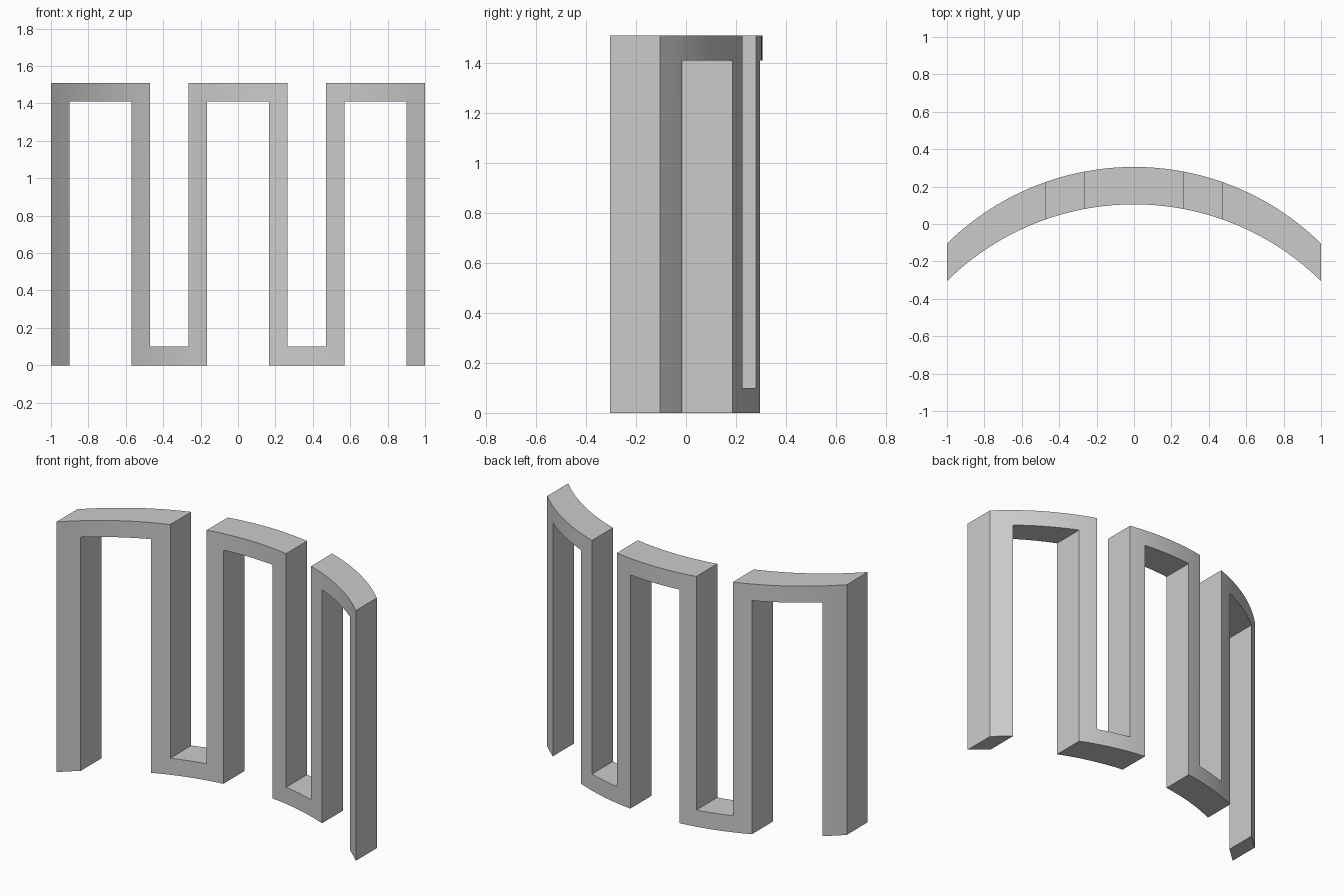
import bpy, bmesh, math

cube = bpy.data.objects.get("Cube")
if cube:
    bpy.data.objects.remove(cube, do_unlink=True)

HEIGHT, BAR, DEPTH, RADIUS = 1.51, 0.1, 0.2, 1.425
FRONT_Y = 0.105          # front surface at the middle
STEP = 0.035             # longest facet along the arc

grey = bpy.data.materials.new("plain_grey")
grey.use_nodes = True
colour = (0.6, 0.6, 0.6, 1)
grey.diffuse_color = colour
grey.node_tree.nodes["Principled BSDF"].inputs["Base Color"].default_value = colour

# Right half as spans: end x and whether each holds a post, top bar or bottom bar
half = [(0.165, "top"), (0.265, "post"), (0.47, "bottom"),
        (0.57, "post"), (0.90, "top"), (1.0, "post")]
rows = [0, BAR, HEIGHT - BAR, HEIGHT]
filled = {"post": (0, 1, 2), "top": (2,), "bottom": (0,)}

# Flat meander outline, filled cell by cell
bm = bmesh.new()
for side in (-1, 1):
    start = 0.0
    for end, kind in half:
        count = math.ceil((end - start) / STEP)
        xs = [side * (start + (end - start) * i / count) for i in range(count + 1)]
        for a, b in zip(xs, xs[1:]):
            for r in filled[kind]:
                low, high = rows[r], rows[r + 1]
                bm.faces.new([bm.verts.new((x, 0, z)) for x, z in
                              ((a, low), (b, low), (b, high), (a, high))])
        start = end
bmesh.ops.remove_doubles(bm, verts=bm.verts, dist=0.0005)

# Give it depth, then bow it along a circular arc
result = bmesh.ops.extrude_face_region(bm, geom=bm.faces[:], use_keep_orig=True)
for v in result["geom"]:
    if isinstance(v, bmesh.types.BMVert):
        v.co.y += DEPTH
for v in bm.verts:
    v.co.y += FRONT_Y - RADIUS + math.sqrt(RADIUS ** 2 - v.co.x ** 2)
bmesh.ops.recalc_face_normals(bm, faces=bm.faces)

mesh = bpy.data.meshes.new("curved_meander_frame")
bm.to_mesh(mesh)
bm.free()
mesh.materials.append(grey)
frame = bpy.data.objects.new("curved_meander_frame", mesh)
bpy.context.collection.objects.link(frame)

# Smooth along the arc, crisp at the corners
bpy.ops.object.select_all(action="DESELECT")
frame.select_set(True)
bpy.context.view_layer.objects.active = frame
bpy.ops.object.shade_smooth_by_angle(angle=math.radians(30))
